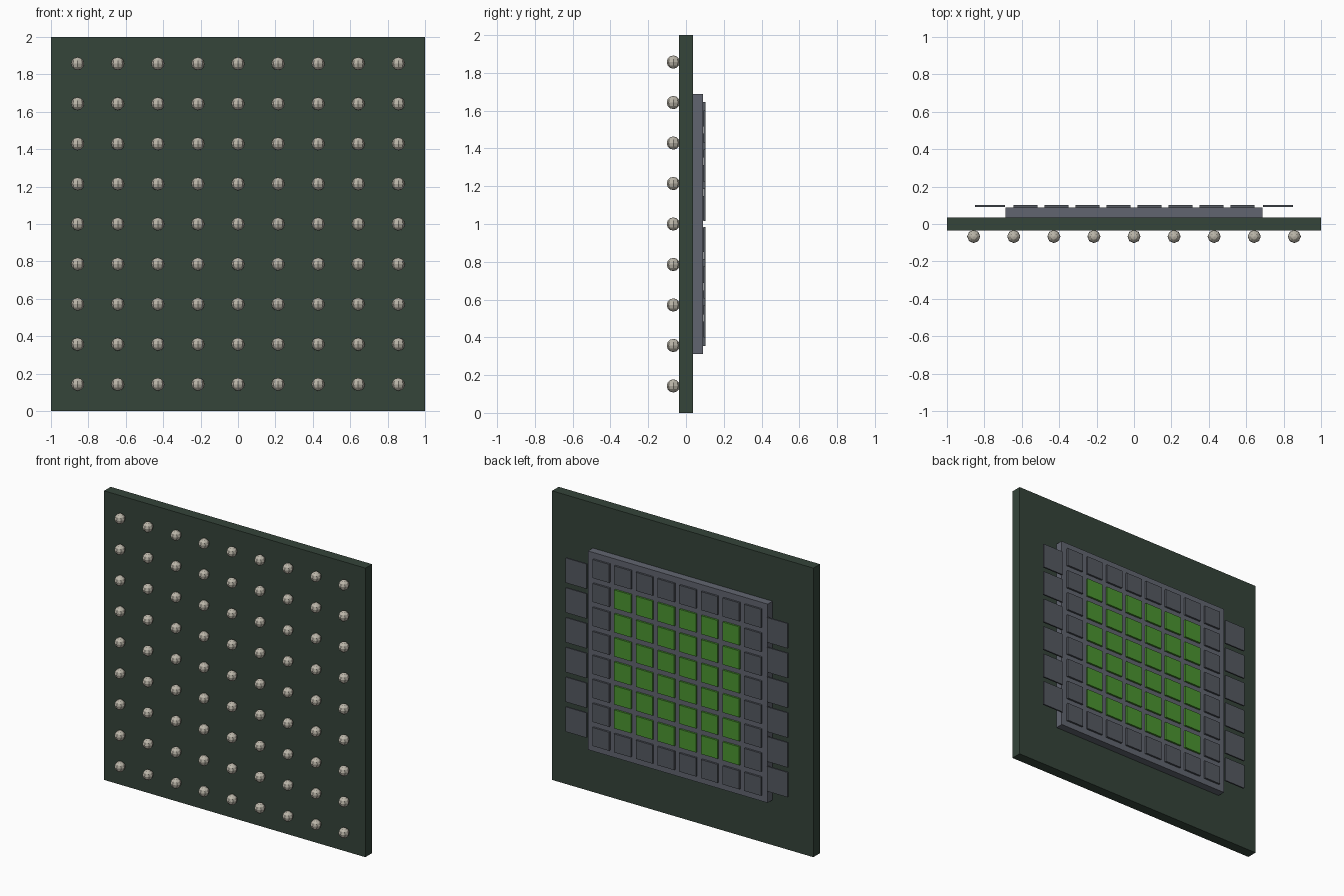
import bpy, bmesh
from mathutils import Matrix, Vector

if "Cube" in bpy.data.objects:
    bpy.data.objects.remove(bpy.data.objects["Cube"])


def material(name, rgb):
    m = bpy.data.materials.new(name)
    m.diffuse_color = (*rgb, 1)
    m.use_nodes = True
    m.node_tree.nodes["Principled BSDF"].inputs["Base Color"].default_value = m.diffuse_color
    return m


def finish(name, bm, mat):
    me = bpy.data.meshes.new(name)
    bm.to_mesh(me)
    bm.free()
    me.materials.append(mat)
    ob = bpy.data.objects.new(name, me)
    bpy.context.collection.objects.link(ob)
    return ob


def boxes(name, centres, size, y0, y1, mat):
    """Boxes of width/height `size` at (x, z) centres, spanning y0..y1."""
    bm = bmesh.new()
    scale = Matrix.Diagonal((size[0], y1 - y0, size[1], 1))
    for x, z in centres:
        place = Matrix.Translation((x, (y0 + y1) / 2, z))
        bmesh.ops.create_cube(bm, size=1, matrix=place @ scale)
    return finish(name, bm, mat)


def spread(n, pitch, mid=0.0):
    return [mid + (i - (n - 1) / 2) * pitch for i in range(n)]


board_mat = material("board_green", (0.035, 0.058, 0.042))
die_mat = material("die_grey", (0.12, 0.13, 0.16))
tile_mat = material("tile_grey", (0.09, 0.10, 0.12))
core_mat = material("core_green", (0.07, 0.30, 0.03))
ball_mat = material("solder", (0.50, 0.47, 0.40))

# Board and raised die on its back
boxes("circuit_board", [(0, 1)], (2, 2), -0.036, 0.036, board_mat)
boxes("die", [(0, 1)], (1.375, 1.375), 0.036, 0.089, die_mat)

# 8 x 8 tiles: grey border, green core
P = 0.166
cols, rows = spread(8, P), spread(8, P, 1)
border, core = [], []
for i, x in enumerate(cols):
    for j, z in enumerate(rows):
        (core if 0 < i < 7 and 0 < j < 7 else border).append((x, z))
boxes("border_tiles", border, (0.128, 0.128), 0.086, 0.102, tile_mat)
boxes("core_tiles", core, (0.128, 0.128), 0.086, 0.102, core_mat)

# Thin side plates beyond both die edges
sides = [(s * 0.77, z) for s in (-1, 1) for z in spread(6, 0.206, 1)]
boxes("side_plates", sides, (0.16, 0.172), 0.092, 0.102, tile_mat)

# 9 x 9 solder balls on the front
bm = bmesh.new()
for x in spread(9, 0.2143):
    for z in spread(9, 0.2143, 1):
        bmesh.ops.create_uvsphere(bm, u_segments=8, v_segments=6, radius=0.035,
                                  matrix=Matrix.Translation((x, -0.067, z)))
finish("solder_balls", bm, ball_mat)
